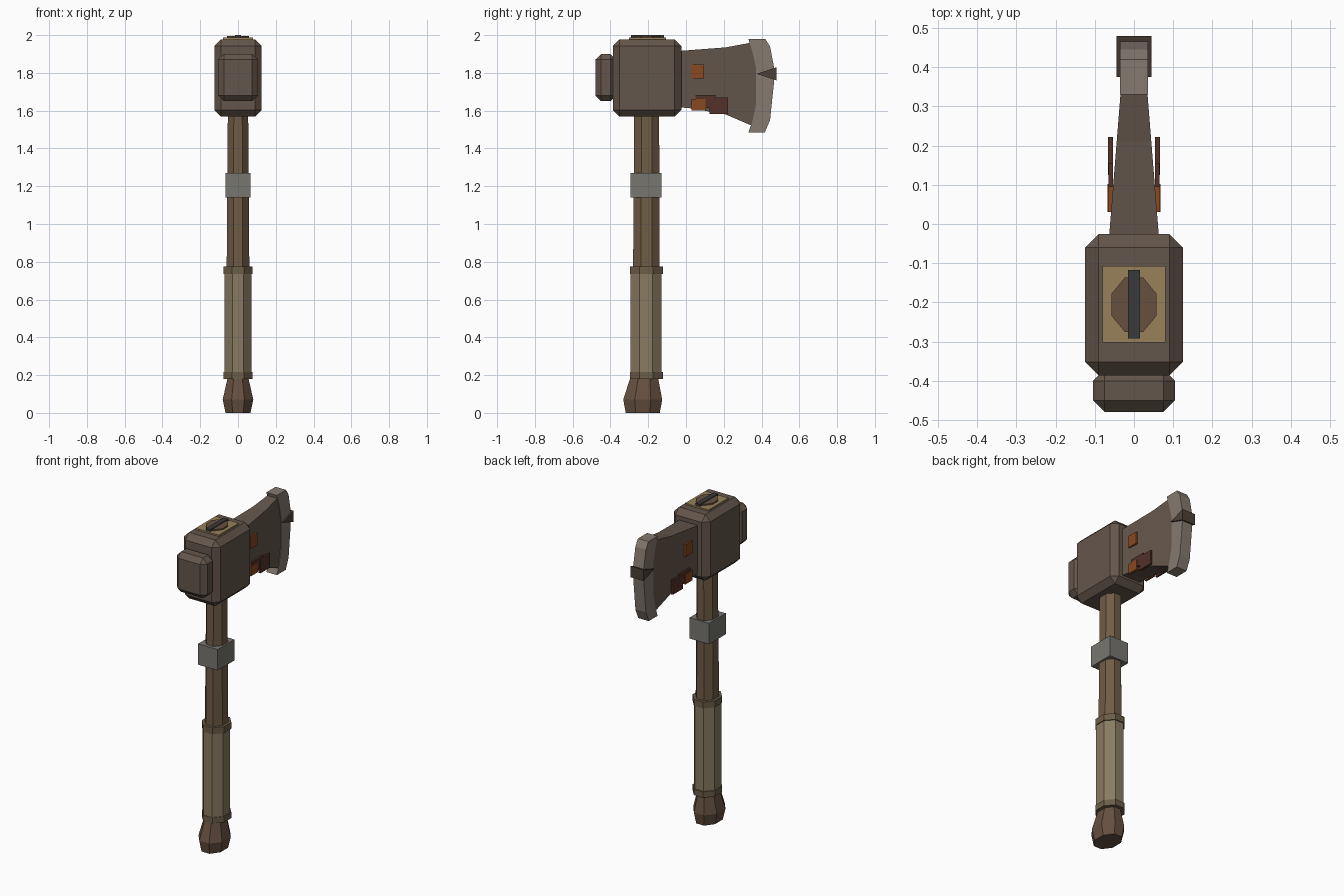
import bpy, bmesh
from math import cos, sin, pi

if "Cube" in bpy.data.objects:
    bpy.data.objects.remove(bpy.data.objects["Cube"])


def mat(name, hexa):
    m = bpy.data.materials.new(name)
    c = [int(hexa[i:i + 2], 16) / 255 for i in (0, 2, 4)]
    m.diffuse_color = [((v + 0.055) / 1.055) ** 2.4 for v in c] + [1]
    m.use_nodes = True
    m.node_tree.nodes["Principled BSDF"].inputs["Base Color"].default_value = m.diffuse_color
    return m


IRON = mat("dark_iron", "64564b")
STEEL = mat("edge_steel", "857a70")
WOOD = mat("wood", "705c46")
WRAP = mat("grip_wrap", "8a7b62")
RING = mat("wrap_ring", "6c5d48")
POMMEL = mat("pommel_wood", "665040")
BAND = mat("grey_band", "77766f")
RUST = mat("rust", "8a4820")
DARKRUST = mat("dark_rust", "52322a")
BRASS = mat("brass", "98815a")
BLACK = mat("black_iron", "3a3a3a")
CHIP = mat("chip", "4c4037")


def finish(name, bm, material):
    bmesh.ops.recalc_face_normals(bm, faces=bm.faces)
    me = bpy.data.meshes.new(name)
    bm.to_mesh(me)
    bm.free()
    me.materials.append(material)
    ob = bpy.data.objects.new(name, me)
    bpy.context.collection.objects.link(ob)
    return ob


def box(name, x, y, z, material, bevel=0):
    """Box from (min, max) ranges with an optional one-step chamfer."""
    bm = bmesh.new()
    bmesh.ops.create_cube(bm, size=1)
    for v in bm.verts:
        v.co = [(r[0] + r[1]) / 2 + c * (r[1] - r[0]) for r, c in zip((x, y, z), v.co)]
    if bevel:
        bmesh.ops.bevel(bm, geom=bm.edges[:], offset=bevel, segments=1,
                        profile=0.5, affect='EDGES')
    return finish(name, bm, material)


def loft(name, rings, material):
    """Octagonal column through rings of (z, centre y, half x, half y)."""
    bm = bmesh.new()
    loops = []
    for z, yc, hx, hy in rings:
        k = 1 / cos(pi / 8)
        angs = [(i + 0.5) * pi / 4 for i in range(8)]
        loops.append([bm.verts.new((hx * k * cos(a), yc + hy * k * sin(a), z)) for a in angs])
    for a, b in zip(loops, loops[1:]):
        for i in range(8):
            j = (i + 1) % 8
            bm.faces.new((a[i], a[j], b[j], b[i]))
    bm.faces.new(loops[0])
    bm.faces.new(loops[-1])
    return finish(name, bm, material)


def plate(name, profile, half, material):
    """Side profile (y, z) given a thickness half(y) each way in x."""
    bm = bmesh.new()
    a, b = [[bm.verts.new((s * half(y), y, z)) for y, z in profile] for s in (-1, 1)]
    n = len(profile)
    for i in range(n):
        j = (i + 1) % n
        bm.faces.new((a[i], a[j], b[j], b[i]))
    bm.faces.new(a)
    bm.faces.new(b)
    return finish(name, bm, material)


YC = -0.21
# Handle, grip and pommel
loft("handle", [(0.12, YC, 0.052, 0.064), (0.77, YC, 0.06, 0.07),
                (1.57, YC + 0.002, 0.054, 0.066), (1.994, -0.206, 0.057, 0.069)], WOOD)
loft("grip_wrap", [(0.2, YC - 0.002, 0.071, 0.083), (0.75, YC - 0.002, 0.071, 0.083)], WRAP)
for label, z0, z1 in (("lower", 0.18, 0.217), ("upper", 0.735, 0.775)):
    loft(label + "_grip_ring", [(z0, YC, 0.076, 0.087), (z1, YC, 0.076, 0.087)], RING)
loft("pommel", [(0, -0.229, 0.066, 0.09), (0.07, -0.229, 0.081, 0.103),
                (0.18, -0.222, 0.056, 0.075)], POMMEL)
box("handle_band", (-0.067, 0.067), (-0.295, -0.131), (1.14, 1.27), BAND)

# Head block and hammer poll
box("head_block", (-0.125, 0.125), (-0.387, -0.025), (1.568, 1.978), IRON, 0.035)
box("poll", (-0.105, 0.105), (-0.48, -0.37), (1.65, 1.9), IRON, 0.03)

# Top plate with handle end and wedge
box("top_plate", (-0.08, 0.08), (-0.302, -0.107), (1.95, 1.987), BRASS)
loft("handle_end", [(1.95, -0.206, 0.057, 0.069), (1.995, -0.206, 0.057, 0.069)], POMMEL)
box("top_wedge", (-0.015, 0.015), (-0.292, -0.117), (1.95, 2.0), BLACK)

# Blade, tapering towards the edge
plate("blade", [(-0.06, 1.915), (-0.025, 1.917), (0.21, 1.935), (0.345, 1.96), (0.385, 1.85),
                (0.385, 1.62), (0.345, 1.522), (0.21, 1.58), (0.03, 1.612), (-0.06, 1.62)],
      lambda y: 0.061 - 0.08 * y, IRON)
plate("cutting_edge", [(0.33, 1.98), (0.42, 1.98), (0.445, 1.94), (0.466, 1.83), (0.466, 1.75),
                       (0.445, 1.55), (0.417, 1.485), (0.33, 1.485), (0.352, 1.545),
                       (0.37, 1.63), (0.37, 1.83), (0.352, 1.91)],
      lambda y: 0.036, STEEL)
plate("edge_chip", [(0.375, 1.795), (0.48, 1.83), (0.48, 1.76)], lambda y: 0.045, CHIP)

# Rust patches on both blade faces
for side, s in (("right", 1), ("left", -1)):
    for part, y, z, out, m in (
            ("upper_rust", (0.03, 0.096), (1.77, 1.845), 0.066, RUST),
            ("lower_rust", (0.03, 0.102), (1.6, 1.662), 0.067, RUST),
            ("rust_stain", (0.05, 0.155), (1.615, 1.682), 0.065, DARKRUST),
            ("rust_flake", (0.125, 0.222), (1.582, 1.67), 0.066, DARKRUST)):
        box(f"{side}_{part}", sorted((s * 0.053, s * out)), y, z, m)
